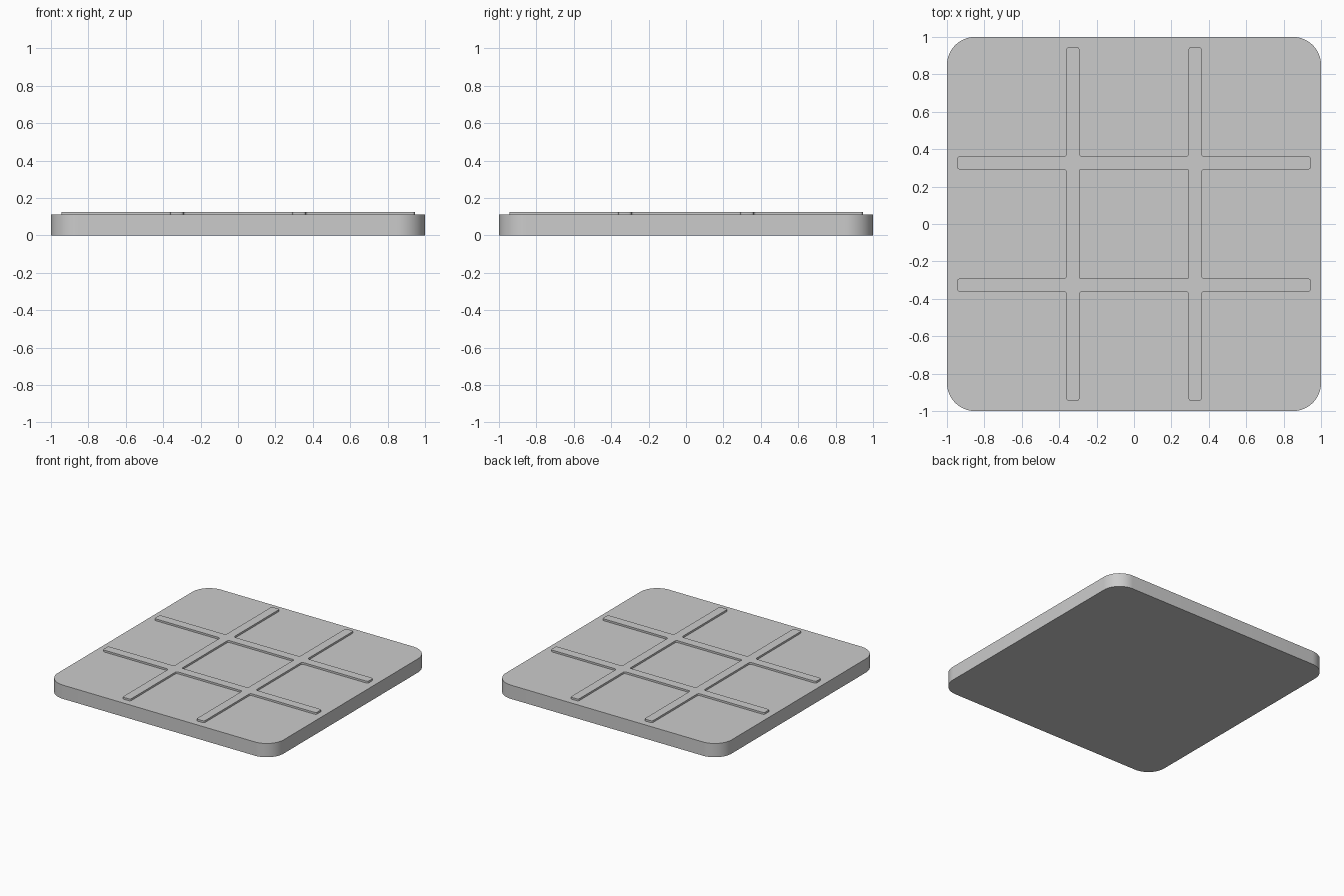
import bpy, bmesh
from math import cos, sin, pi, radians
from mathutils import Vector

if "Cube" in bpy.data.objects:
    bpy.data.objects.remove(bpy.data.objects["Cube"])


def rounded(points, radius, steps):
    """Round every right-angled corner (outer or inner) of a closed outline."""
    out, n = [], len(points)
    for i, p in enumerate(points):
        p = Vector(p)
        to_prev = (Vector(points[i - 1]) - p).normalized() * radius
        to_next = (Vector(points[(i + 1) % n]) - p).normalized() * radius
        for s in range(steps + 1):
            t = pi / 2 * s / steps
            out.append(p + to_prev * (1 - sin(t)) + to_next * (1 - cos(t)))
    return out


def slab(name, outlines, z0, z1):
    """Extrude filled outlines (later ones are holes) into a clean mesh."""
    curve = bpy.data.curves.new(name + "_outline", 'CURVE')
    curve.dimensions = '2D'
    curve.fill_mode = 'BOTH'
    curve.extrude = (z1 - z0) / 2
    for pts in outlines:
        sp = curve.splines.new('POLY')
        sp.points.add(len(pts) - 1)
        for q, p in zip(sp.points, pts):
            q.co = (p.x, p.y, 0, 1)
        sp.use_cyclic_u = True
    tmp = bpy.data.objects.new(name + "_outline", curve)
    bpy.context.collection.objects.link(tmp)
    bpy.context.view_layer.update()
    deps = bpy.context.evaluated_depsgraph_get()
    mesh = bpy.data.meshes.new_from_object(tmp.evaluated_get(deps))
    bpy.data.objects.remove(tmp)

    bm = bmesh.new()
    bm.from_mesh(mesh)
    bmesh.ops.remove_doubles(bm, verts=bm.verts, dist=1e-5)
    bmesh.ops.translate(bm, verts=bm.verts, vec=(0, 0, (z0 + z1) / 2))
    bmesh.ops.recalc_face_normals(bm, faces=bm.faces)
    bm.to_mesh(mesh)
    bm.free()
    mesh.name = name
    obj = bpy.data.objects.new(name, mesh)
    bpy.context.collection.objects.link(obj)
    bpy.ops.object.select_all(action='DESELECT')
    obj.select_set(True)
    bpy.context.view_layer.objects.active = obj
    bpy.ops.object.shade_smooth_by_angle(angle=radians(30))
    return obj


def square(h):
    return [(h, h), (-h, h), (-h, -h), (h, -h)]


# Base plate with rounded corners
slab("base_plate", [rounded(square(1.0), 0.15, 16)], 0, 0.11)

# Raised grid: one side of the outline, turned four times, plus the centre hole
o, i, end = 0.362, 0.292, 0.945
side = [(o, o), (o, end), (i, end), (i, o), (-i, o), (-i, end), (-o, end)]
outline = []
for _ in range(4):
    outline += side
    side = [(-y, x) for x, y in side]
slab("raised_grid", [rounded(outline, 0.014, 5), rounded(square(i), 0.008, 5)],
     0.105, 0.125)
